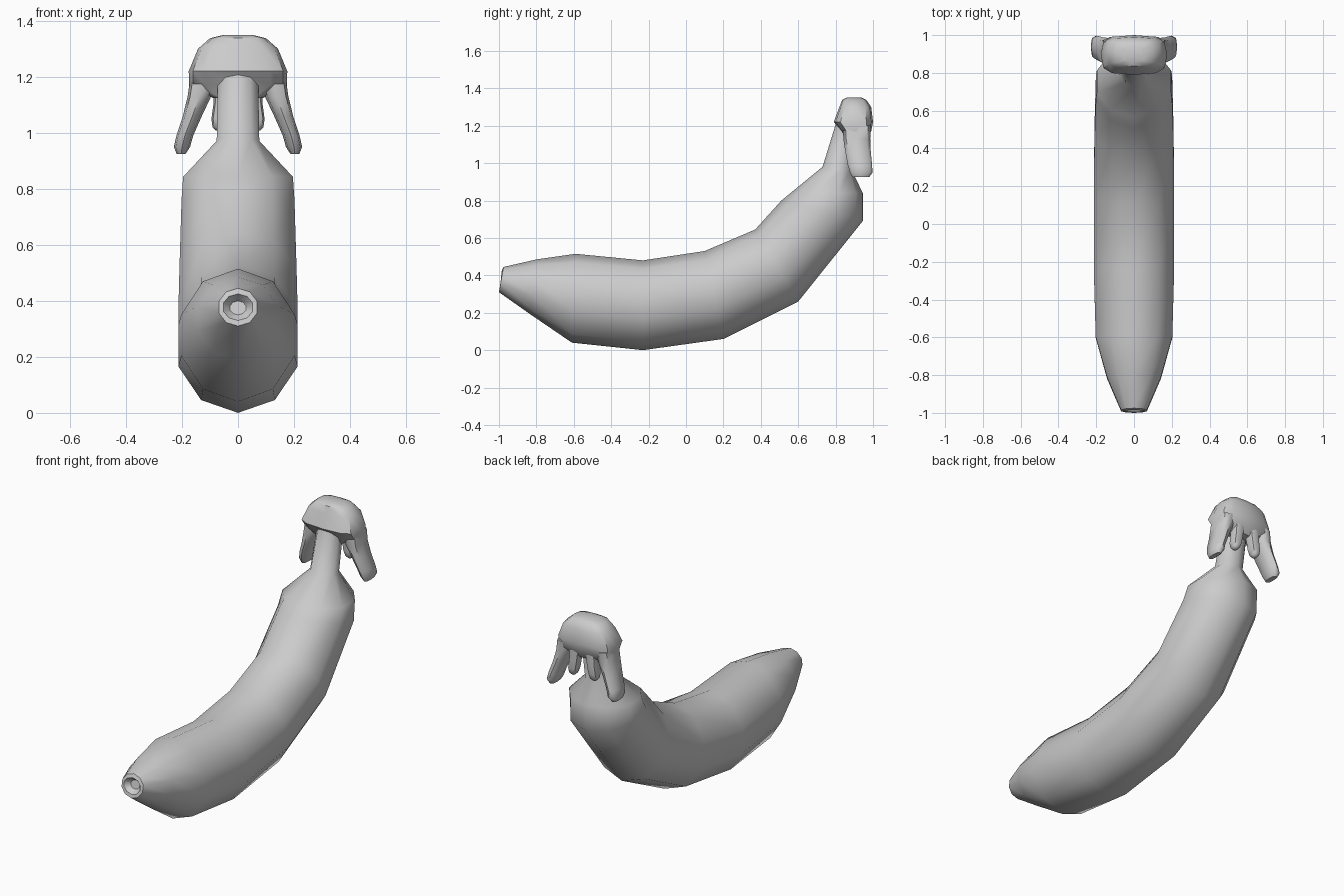
import bpy, bmesh, math
from mathutils import Vector

if "Cube" in bpy.data.objects:
    bpy.data.objects.remove(bpy.data.objects["Cube"])


def power(t, e):
    return math.copysign(abs(t) ** e, t)


def loft(name, rings, sides, e=1.0, phase=0.0, angle=40):
    """Skin a list of rings (centre, u axis, v axis), closing both ends."""
    bm = bmesh.new()
    loops = []
    for c, u, v in rings:
        c, u, v = Vector(c), Vector(u), Vector(v)
        loop = []
        for i in range(sides):
            a = math.tau * (i + phase) / sides
            loop.append(bm.verts.new(c + u * power(math.sin(a), e) + v * power(math.cos(a), e)))
        loops.append(loop)
    for a, b in zip(loops, loops[1:]):
        for i in range(sides):
            j = (i + 1) % sides
            bm.faces.new((a[i], a[j], b[j], b[i]))
    bm.faces.new(loops[0])
    bm.faces.new(loops[-1])
    bmesh.ops.recalc_face_normals(bm, faces=bm.faces)
    mesh = bpy.data.meshes.new(name)
    bm.to_mesh(mesh)
    bm.free()
    ob = bpy.data.objects.new(name, mesh)
    bpy.context.collection.objects.link(ob)
    bpy.ops.object.select_all(action='DESELECT')
    ob.select_set(True)
    bpy.context.view_layer.objects.active = ob
    bpy.ops.object.shade_smooth_by_angle(angle=math.radians(angle))
    return ob


def profile_ring(ty, tz, by, bz, w):
    """Ring spanning an upper and a lower silhouette point, half width w."""
    t, b = Vector((0, ty, tz)), Vector((0, by, bz))
    return (t + b) / 2, (w, 0, 0), (t - b) / 2


# Curved fruit with a dimpled tip, shoulder and stalk
body = [
    (-0.955, 0.40, -0.965, 0.35, 0.03),
    (-0.985, 0.425, -0.995, 0.33, 0.055),
    (-0.975, 0.445, -1.0, 0.31, 0.072),
    (-0.80, 0.485, -0.83, 0.19, 0.15),
    (-0.59, 0.515, -0.61, 0.04, 0.213),
    (-0.23, 0.48, -0.23, 0.0, 0.224),
    (0.10, 0.53, 0.20, 0.06, 0.224),
    (0.37, 0.645, 0.60, 0.26, 0.22),
    (0.51, 0.80, 0.945, 0.69, 0.212),
    (0.565, 0.845, 0.945, 0.84, 0.206),
    (0.73, 0.98, 0.89, 0.955, 0.08),
    (0.81, 1.24, 0.93, 1.22, 0.075),
]
loft("fruit_body", [profile_ring(*r) for r in body], 10)

# Blocky cap on the stalk: z, half width, front y, back y
cap = [
    (1.125, 0.09, 0.85, 0.96),
    (1.17, 0.175, 0.83, 0.99),
    (1.22, 0.176, 0.79, 1.0),
    (1.30, 0.143, 0.82, 0.99),
    (1.338, 0.10, 0.835, 0.965),
    (1.35, 0.05, 0.86, 0.94),
]
loft("stalk_cap", [((0, (f + b) / 2, z), (w, 0, 0), (0, (b - f) / 2, 0))
                   for z, w, f, b in cap], 12, e=0.6)

# Hanging peel strips: x, y, z, half thickness x, half depth y
strip = [
    (0.125, 0.915, 1.20, 0.045, 0.075),
    (0.138, 0.913, 1.13, 0.042, 0.072),
    (0.163, 0.92, 1.06, 0.034, 0.068),
    (0.19, 0.93, 0.99, 0.03, 0.065),
    (0.20, 0.937, 0.95, 0.029, 0.06),
    (0.203, 0.935, 0.925, 0.016, 0.045),
]
# Short stubs at the back, between the strips
stub = [
    (0.05, 0.945, 1.18, 0.035, 0.04),
    (0.058, 0.95, 1.10, 0.03, 0.033),
    (0.066, 0.95, 1.05, 0.029, 0.032),
    (0.069, 0.95, 1.02, 0.022, 0.025),
    (0.069, 0.95, 1.008, 0.01, 0.012),
]
for side, s in (("right", 1), ("left", -1)):
    for name, path in (("peel_strip_", strip), ("peel_stub_", stub)):
        loft(name + side, [((s * x, y, z), (w, 0, -s * 0.0), (0, d, 0))
                           for x, y, z, w, d in path], 8, e=0.7, phase=0.0, angle=55)
